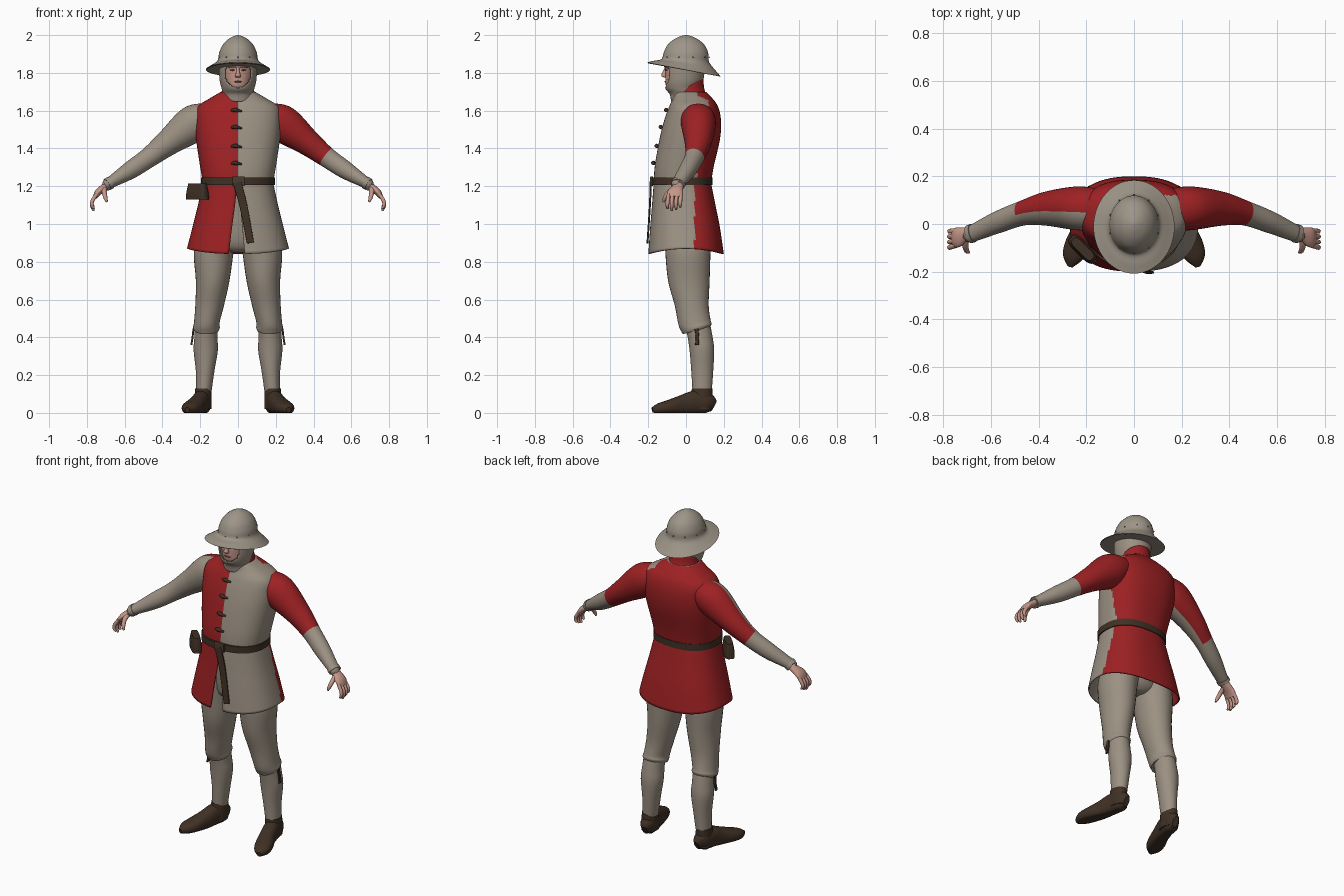
import bpy, bmesh, math
from mathutils import Vector

def material(name, rgb):
    m = bpy.data.materials.new(name)
    m.diffuse_color = (*rgb, 1)
    return m

RED = material("red cloth", (0.34, 0.015, 0.017))
GREY = material("undyed cloth", (0.33, 0.28, 0.225))
BROWN = material("dark leather", (0.05, 0.03, 0.018))
POUCH = material("pouch leather", (0.07, 0.043, 0.027))
SKIN = material("skin", (0.56, 0.31, 0.25))
LIP = material("lips and lids", (0.3, 0.11, 0.09))
STEEL = material("helmet", (0.34, 0.3, 0.245))

def spline(rows, k):
    """Catmull-Rom resampling of every component of the control rings."""
    rows = [tuple(r) + (0,) * (7 - len(r)) for r in rows]
    out = []
    for i in range(len(rows) - 1):
        p0, p1, p2, p3 = rows[max(i - 1, 0)], rows[i], rows[i + 1], rows[min(i + 2, len(rows) - 1)]
        for j in range(k):
            t = j / k
            out.append([0.5 * (2 * b + (c - a) * t + (2 * a - 5 * b + 4 * c - d) * t * t
                               + (3 * b - a - 3 * c + d) * t ** 3) for a, b, c, d in zip(p0, p1, p2, p3)])
    return out + [list(rows[-1])]

def loft(name, rings, mats, rule=None, n=24, k=4, ref=None, p=2, s=1, cap=True, arc=None, solid=0, keep=None):
    """Skin rings (x, y, z, a, b, tilt, sag). ref=None gives level rings, else rings across the path."""
    rows = spline(rings, k)
    bm = bmesh.new()
    grid, angles = [], []
    for i, (x, y, z, a, b, tilt, sag) in enumerate(rows):
        t0, t1 = arc(i / k) if arc else (-math.pi / 2, 1.5 * math.pi)
        cnt = n + 1 if arc else n
        ths = [t0 + (t1 - t0) * j / n for j in range(cnt)]
        angles.append(ths)
        o = Vector((x, y, z))
        if ref:
            t = (Vector(rows[min(i + 1, len(rows) - 1)][:3]) - Vector(rows[max(i - 1, 0)][:3])).normalized()
            v = (Vector(ref) - t * t.dot(Vector(ref))).normalized()
            u = v.cross(t)
        line = []
        for th in ths:
            c = math.copysign(abs(math.cos(th)) ** (2 / p), math.cos(th))
            q = math.copysign(abs(math.sin(th)) ** (2 / p), math.sin(th))
            w = o + u * a * c + v * b * q if ref else o + Vector((a * c, b * q, tilt * b * q - sag * q * q))
            line.append(bm.verts.new((w.x * s, w.y, max(w.z, 0))))
        grid.append(line)
    for i in range(len(rows) - 1):
        for j in range(n):
            l = (j + 1) if arc else (j + 1) % n
            quad = (grid[i][j], grid[i][l], grid[i + 1][l], grid[i + 1][j])
            c = sum((q.co for q in quad), Vector()) / 4
            if keep and not keep(c):
                continue
            f = bm.faces.new(quad)
            if rule:
                f.material_index = rule(c, (i + 0.5) / k, angles[i][j] + math.pi / n)
    if cap and not arc:
        for line, i in ((grid[0], 0), (grid[-1], len(rows) - 1)):
            bm.faces.new(line).material_index = rule(line[0].co, i / k, 0) if rule else 0
    bmesh.ops.recalc_face_normals(bm, faces=bm.faces)
    me = bpy.data.meshes.new(name)
    bm.to_mesh(me)
    bm.free()
    for m in mats:
        me.materials.append(m)
    ob = bpy.data.objects.new(name, me)
    bpy.context.collection.objects.link(ob)
    if solid:
        mod = ob.modifiers.new("thickness", "SOLIDIFY")
        mod.thickness = solid
        mod.offset = -1
    return ob

# Tunic body: red on one half and the back, undyed on the other front half
def body_rule(c, t, th):
    limit = 0.12 if c.z > 1.58 and c.x > 0.13 else 0.06
    return 1 if c.x > 0 and c.y < limit else 0
loft("tunic_body", [(0, -.02, 1.2, .183, .15), (0, -.01, 1.3, .2, .156), (0, .02, 1.45, .222, .16),
                    (0, .035, 1.55, .228, .15), (0, .04, 1.62, .215, .13), (0, .035, 1.665, .15, .105),
                    (0, .02, 1.7, .09, .085)], [RED, GREY], body_rule, n=96, k=8, p=2.4)

# Skirt with a slit at the front
loft("tunic_skirt", [(0, -.02, 1.23, .184, .15), (0, -.012, 1.1, .212, .168), (0, -.005, .98, .242, .185),
                     (0, 0, .87, .27, .2, 0, .028)], [RED, GREY],
     lambda c, t, th: 1 if c.x > 0 and c.y < .045 else 0, n=96, k=6, p=2.4, solid=.008,
     arc=lambda t: (-math.pi / 2 + .03 * t, 1.5 * math.pi - .045 * t))
loft("collar", [(0, .02, 1.66, .1, .09, .2), (0, .012, 1.69, .088, .084, .35), (0, .01, 1.73, .084, .083, .45)],
     [RED], n=40, solid=.008, cap=False)

# Belt, hanging strap, buckle and pouch
loft("belt", [(0, -.02, 1.206, .18, .14), (0, -.02, 1.206, .195, .16), (0, -.02, 1.246, .195, .16),
              (0, -.02, 1.246, .18, .14)], [BROWN], n=64, k=1, p=2.4)
loft("belt_strap", [(-.005, -.187, 1.22, .006, .022), (.028, -.191, 1.1, .005, .021), (.066, -.204, .9, .005, .019)],
     [BROWN], ref=(1, 0, 0), p=5)
loft("belt_buckle", [(-.03, -.182, 1.226, .008, .026), (.035, -.182, 1.226, .008, .026)],
     [POUCH], ref=(0, 0, 1), p=6, k=1)
for name, rings, mat in (
        ("pouch_bag", [(0, 0, -.08, .06, .012), (0, 0, -.07, .074, .026), (0, 0, .02, .068, .026), (0, 0, .08, .056, .018)], POUCH),
        ("pouch_flap", [(0, 0, -.02, .07, .029), (0, 0, .03, .068, .029), (0, 0, .085, .058, .02)], BROWN)):
    ob = loft(name, rings, [mat], p=4)
    ob.location = (-.215, -.105, 1.13)
    ob.rotation_euler.z = -math.pi / 4

# Front toggles
for z, y in ((1.32, -.168), (1.41, -.15), (1.51, -.128), (1.6, -.1)):
    loft("toggle", [(-.035, y + .004, z, .006, .006), (-.015, y - .005, z + .004, .012, .011),
                    (.002, y - .004, z, .008, .008), (.02, y + .004, z - .004, .005, .005)],
         [BROWN], n=10, ref=(0, 0, 1))

# Hips under the skirt
loft("hips", [(0, 0, .85, .05, .07), (0, 0, .91, .17, .11), (0, 0, 1.15, .17, .13)], [GREY])

for s in (1, -1):
    # Sleeves: red to the elbow on one arm, red only behind and on top on the other
    def sleeve_rule(c, t, th, s=s):
        behind = math.sin(th) - .35 * math.cos(th) > .15
        return 0 if t < 3 and (s > 0 or behind) else 1
    loft("sleeve", [(.15, .06, 1.575, .07, .085), (.237, .066, 1.53, .098, .092), (.365, .064, 1.435, .071, .072),
                    (.468, .045, 1.355, .054, .052), (.57, .008, 1.285, .047, .046), (.675, -.038, 1.22, .03, .036),
                    (.69, -.042, 1.21, .029, .035)], [RED, GREY], sleeve_rule, n=40, k=8, ref=(0, 1, 0), s=s)
    loft("sleeve_cuff", [(.676, -.038, 1.219, .034, .04), (.692, -.043, 1.209, .033, .039)],
         [GREY], k=2, ref=(0, 1, 0), s=s)

    # Hand with four fingers and a thumb
    loft("palm", [(.67, -.037, 1.22, .02, .025), (.71, -.045, 1.192, .02, .031), (.74, -.056, 1.168, .018, .042),
                  (.757, -.06, 1.142, .012, .038)], [SKIN], ref=(0, 1, 0), s=s)
    for i in range(4):
        y, d = -.06 + (i - 1.5) * .021, .012 * abs(i - 1.2)
        loft("finger", [(.748, y, 1.158, .01, .01), (.771, y * 1.06, 1.122, .0105, .0105),
                        (.773, y * 1.08, 1.092 + d * .5, .0095, .0095), (.763, y * 1.06, 1.068 + d, .006, .006)],
             [SKIN], n=10, ref=(0, 1, 0), s=s)
    loft("thumb", [(.708, -.06, 1.19, .014, .016), (.708, -.092, 1.168, .012, .013), (.702, -.112, 1.14, .011, .011),
                   (.694, -.118, 1.117, .006, .006)], [SKIN], n=10, ref=(1, 0, 0), s=s)

    # Hose: thigh with a rolled lower edge, calf, knee tie
    loft("thigh", [(.1, .01, 1.0, .1, .125), (.128, .01, .86, .106, .12), (.134, .015, .7, .089, .11),
                   (.15, .03, .57, .076, .09), (.165, .045, .48, .068, .085, .15), (.167, .055, .452, .071, .08, .25),
                   (.167, .055, .435, .064, .072, .25)], [GREY], n=32, s=s)
    loft("calf", [(.167, .06, .48, .06, .066), (.17, .075, .4, .061, .066), (.171, .084, .33, .064, .065),
                  (.174, .086, .22, .049, .058), (.182, .085, .1, .04, .05)], [GREY], n=32, s=s)
    loft("knee_tie", [(.236, .055, .445, .005, .01), (.24, .06, .405, .005, .009), (.247, .058, .36, .005, .01)],
         [BROWN], n=8, ref=(0, 1, 0), p=4, s=s)

    # Shoe
    loft("shoe_shaft", [(.184, .085, .128, .043, .054), (.184, .083, .08, .045, .058), (.185, .08, .02, .045, .06)],
         [BROWN], s=s)
    loft("shoe_foot", [(.178, .148, .035, .018, .03), (.182, .115, .05, .042, .055), (.194, .05, .056, .045, .062),
                       (.213, -.02, .042, .046, .052), (.24, -.09, .03, .051, .038), (.258, -.14, .023, .042, .029),
                       (.268, -.178, .016, .012, .014)], [BROWN], n=28, ref=(0, 0, 1), p=2.3, s=s)

    # Eye, brow and cheek details
    loft("eye", [(.018, -.106, 1.815, .004, .003), (.029, -.106, 1.816, .006, .005), (.041, -.1, 1.815, .004, .002)],
         [LIP], n=8, ref=(0, 0, 1), s=s)
    loft("brow", [(.012, -.11, 1.83, .004, .004), (.03, -.108, 1.835, .007, .005), (.048, -.097, 1.829, .004, .003)],
         [SKIN], n=8, ref=(0, 0, 1), s=s)

# Head, nose, mouth
loft("head", [(0, -.01, 1.66, .062, .06), (0, -.02, 1.705, .05, .068), (0, -.02, 1.73, .066, .086),
              (0, -.017, 1.77, .075, .092), (0, -.013, 1.82, .082, .095), (0, -.005, 1.88, .083, .098),
              (0, 0, 1.93, .06, .07)], [SKIN], n=40)
loft("nose", [(0, -.1, 1.832, .007, .01), (0, -.111, 1.805, .009, .013), (0, -.115, 1.785, .015, .016),
              (0, -.106, 1.775, .011, .01)], [SKIN], n=12)
loft("mouth", [(-.024, -.1, 1.752, .003, .002), (0, -.108, 1.754, .006, .005), (.024, -.1, 1.752, .003, .002)],
     [LIP], n=8, ref=(0, 0, 1))

# Coif with a face opening
loft("coif", [(0, 0, 1.65, .078, .072), (0, -.01, 1.69, .074, .07), (0, -.018, 1.72, .08, .085),
              (0, -.014, 1.76, .09, .098), (0, -.01, 1.82, .094, .104), (0, 0, 1.88, .094, .106)],
     [GREY], n=72, k=6, cap=False, solid=.007,
     keep=lambda c: c.y > 0 or (c.x / .067) ** 2 + ((c.z - 1.8) / .078) ** 2 > 1)

# Wide-brimmed helmet and its rivets
loft("helmet", [(0, -.012, 1.818, .17, .196, -.19), (0, -.008, 1.84, .138, .162, -.15), (0, -.003, 1.865, .108, .126, -.07),
                (0, 0, 1.905, .1, .118, -.02), (0, 0, 1.945, .083, .1), (0, 0, 1.975, .056, .068),
                (0, 0, 1.993, .026, .032), (0, 0, 2.0, .003, .004)], [STEEL], n=56, k=5, solid=.006)
for i in range(10):
    a = math.tau * (i + .5) / 10
    x, y = .105 * math.cos(a), .123 * math.sin(a)
    loft("helmet_rivet", [(x, y, 1.879, .001, .001), (x, y, 1.883, .004, .004), (x, y, 1.887, .001, .001)],
         [STEEL], n=8, k=2)

# Smooth shading with sharp cap edges
bpy.ops.object.select_all(action='SELECT')
bpy.context.view_layer.objects.active = bpy.data.objects["helmet"]
bpy.ops.object.shade_smooth_by_angle(angle=math.radians(45))
